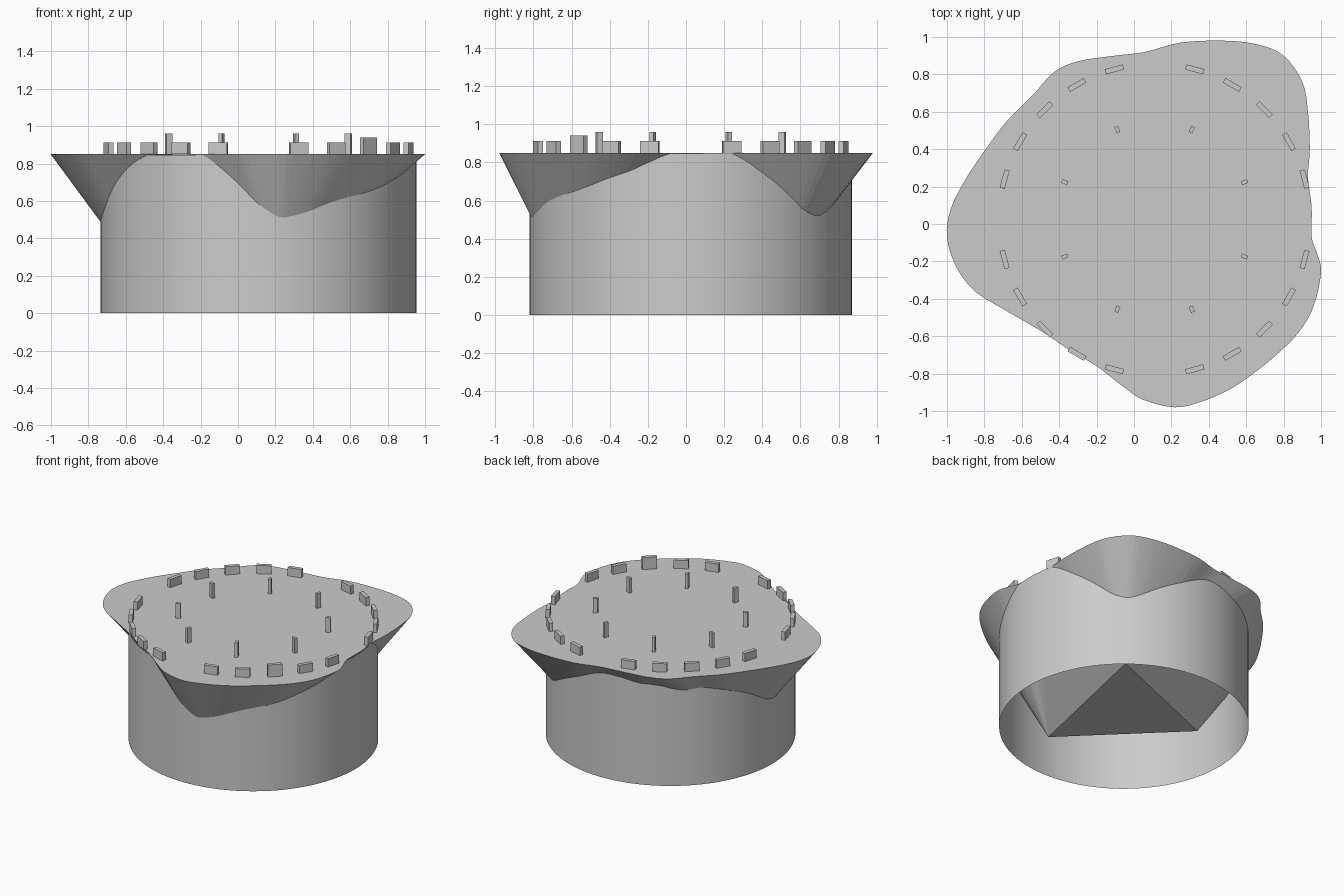
import bpy, bmesh, math
from mathutils import Vector

if "Cube" in bpy.data.objects:
    bpy.data.objects.remove(bpy.data.objects["Cube"])

TOP = 0.85
CX, CY = 0.11, 0.025

stone = bpy.data.materials.new("light_grey")
stone.diffuse_color = (0.6, 0.6, 0.6, 1)
stone.use_nodes = True
stone.node_tree.nodes["Principled BSDF"].inputs["Base Color"].default_value = stone.diffuse_color


def finish(bm, name, angle=None):
    bmesh.ops.recalc_face_normals(bm, faces=bm.faces)
    me = bpy.data.meshes.new(name)
    bm.to_mesh(me)
    bm.free()
    me.materials.append(stone)
    ob = bpy.data.objects.new(name, me)
    bpy.context.collection.objects.link(ob)
    if angle:
        bpy.context.view_layer.objects.active = ob
        ob.select_set(True)
        bpy.ops.object.shade_smooth_by_angle(angle=math.radians(angle))
        ob.select_set(False)
    return ob


# Round wall, open at the bottom
bm = bmesh.new()
bmesh.ops.create_cone(bm, cap_ends=False, segments=96, radius1=0.845, radius2=0.845, depth=TOP - 0.003)
bmesh.ops.translate(bm, verts=bm.verts, vec=(CX, CY, (TOP - 0.003) / 2))
finish(bm, "round_wall", 30)

# Plateau outline, anticlockwise from the right
outline = [
    (0.95, 0.09), (0.93, 0.25), (0.94, 0.40), (0.93, 0.60), (0.90, 0.76), (0.80, 0.90),
    (0.66, 0.96), (0.48, 0.98), (0.25, 0.97), (0.06, 0.92), (-0.10, 0.90), (-0.30, 0.87),
    (-0.43, 0.81), (-0.54, 0.69), (-0.68, 0.55), (-0.80, 0.39), (-0.90, 0.24), (-0.98, 0.08),
    (-1.00, -0.07), (-0.95, -0.23), (-0.85, -0.36), (-0.69, -0.46), (-0.50, -0.57),
    (-0.35, -0.67), (-0.20, -0.76), (-0.07, -0.86), (0.05, -0.94), (0.22, -0.98),
    (0.36, -0.95), (0.50, -0.89), (0.61, -0.82), (0.75, -0.71), (0.88, -0.58),
    (0.96, -0.44), (1.00, -0.26), (0.98, -0.16), (0.95, -0.07)]
STEPS = 4


def smooth_loop(pts, steps):
    out = []
    n = len(pts)
    for i in range(n):
        a, b, c, d = (Vector(pts[(i + k) % n]) for k in (-1, 0, 1, 2))
        for s in range(steps):
            t = s / steps
            out.append(0.5 * (2 * b + (c - a) * t + (2 * a - 5 * b + 4 * c - d) * t * t
                              + (3 * b - a - 3 * c + d) * t ** 3))
    return out


# Plateau with three rock spurs narrowing to a triangular underside
bm = bmesh.new()
rim = [bm.verts.new((p.x, p.y, TOP)) for p in smooth_loop(outline, STEPS)]
bm.faces.new(rim)
corners = [bm.verts.new(c) for c in ((0.46, 0.46, 0.17), (-0.50, 0.07, 0.17), (0.22, -0.64, 0.17))]
bm.faces.new(corners)
starts = [0, 11 * STEPS, 23 * STEPS, len(rim)]
for k in range(3):
    for i in range(starts[k], starts[k + 1]):
        bm.faces.new((rim[i], rim[(i + 1) % len(rim)], corners[k]))
    bm.faces.new((rim[starts[k + 1] % len(rim)], corners[k], corners[(k + 1) % 3]))
finish(bm, "plateau")


# Standing stones
def block(name, radius, deg, radial, tangential, top):
    a = math.radians(deg)
    bm = bmesh.new()
    bmesh.ops.create_cube(bm, size=1)
    for v in bm.verts:
        r, t = radius + v.co.x * radial, v.co.y * tangential
        v.co = (CX + r * math.cos(a) - t * math.sin(a),
                CY + r * math.sin(a) + t * math.cos(a),
                TOP if v.co.z < 0 else top)
    finish(bm, name)


for deg in range(0, 360, 15):
    if deg % 90:
        block("outer_stone", 0.83, deg, 0.028, 0.1, 0.94 if deg == 315 else 0.912)
for k in range(8):
    block("inner_stone", 0.52, 22.5 + 45 * k, 0.034, 0.021, 0.96)
